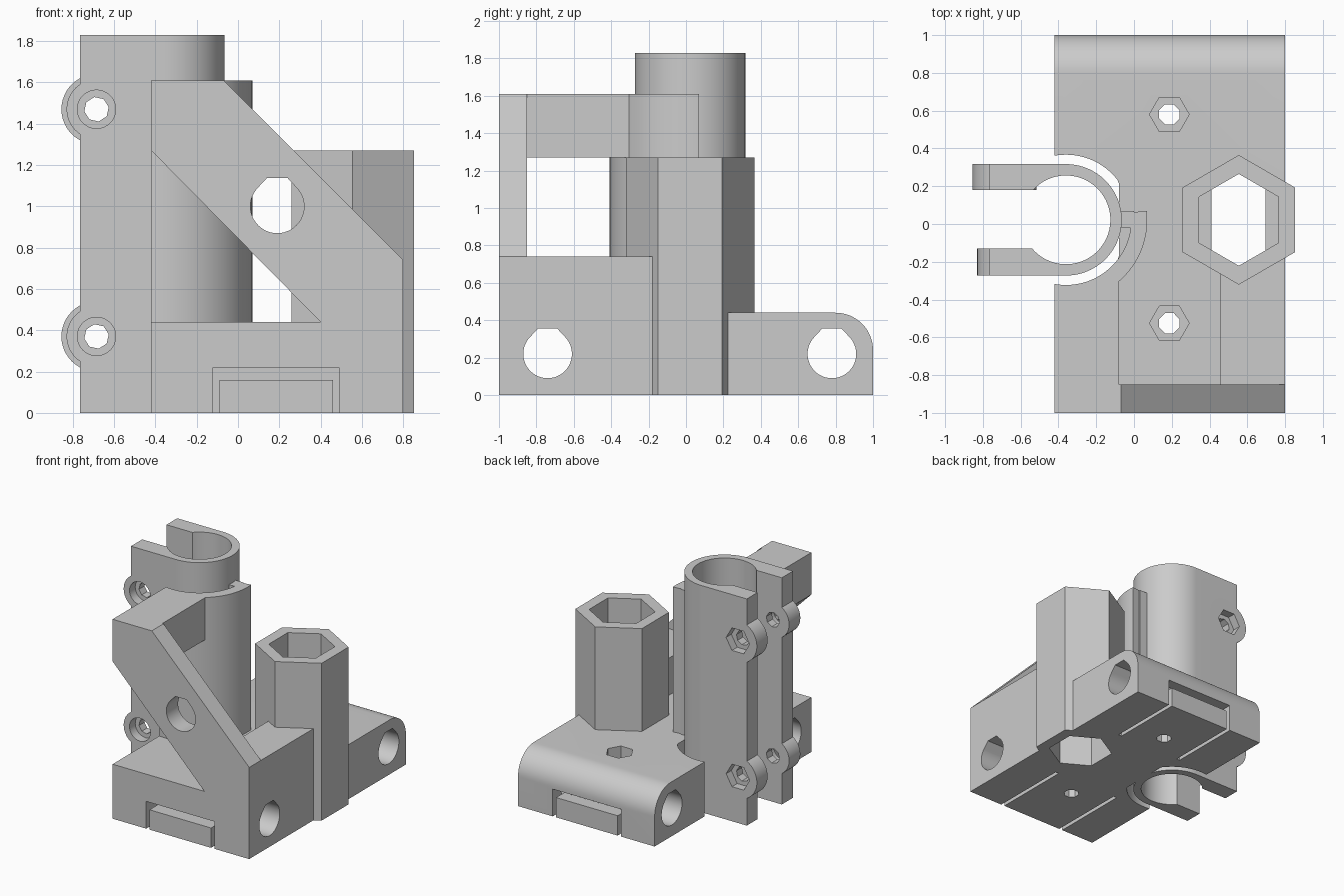
import bpy, bmesh
from math import sin, cos, radians

cube = bpy.data.objects.get("Cube")
if cube:
    bpy.data.objects.remove(cube, do_unlink=True)

grey = bpy.data.materials.new("light grey plastic")
grey.use_nodes = True
GREY = (0.6, 0.6, 0.6, 1)
grey.diffuse_color = GREY
grey.node_tree.nodes["Principled BSDF"].inputs["Base Color"].default_value = GREY

PLACE = {"x": lambda a, b, h: (h, a, b),
         "y": lambda a, b, h: (a, h, b),
         "z": lambda a, b, h: (a, b, h)}


def prism(name, profile, axis, lo, hi):
    """Extrude a flat profile along an axis."""
    bm = bmesh.new()
    ends = [[bm.verts.new(PLACE[axis](a, b, h)) for a, b in profile] for h in (lo, hi)]
    n = len(profile)
    bm.faces.new(ends[0])
    bm.faces.new(ends[1])
    for i in range(n):
        j = (i + 1) % n
        bm.faces.new((ends[0][i], ends[0][j], ends[1][j], ends[1][i]))
    bmesh.ops.recalc_face_normals(bm, faces=bm.faces)
    mesh = bpy.data.meshes.new(name)
    bm.to_mesh(mesh)
    bm.free()
    mesh.materials.append(grey)
    ob = bpy.data.objects.new(name, mesh)
    bpy.context.collection.objects.link(ob)
    return ob


def arc(c, r, start, end, steps=48):
    angles = [radians(start + (end - start) * i / steps) for i in range(steps + 1)]
    return [(c[0] + r * cos(t), c[1] + r * sin(t)) for t in angles]


def ngon(c, r, sides, turn=0):
    return arc(c, r, turn, turn + 360, sides)[:-1]


def rect(a0, b0, a1, b1):
    return [(a0, b0), (a1, b0), (a1, b1), (a0, b1)]


def teardrop(c, r=0.13):
    """Round hole with a small flat roof."""
    return arc(c, r, 135, 405, 36) + [(c[0] + 0.05, c[1] + 0.137), (c[0] - 0.05, c[1] + 0.137)]


def combine(ob, tools, operation="DIFFERENCE"):
    bpy.context.view_layer.objects.active = ob
    for tool in tools:
        tool.hide_render = True
        mod = ob.modifiers.new("cut", "BOOLEAN")
        mod.operation, mod.solver, mod.object = operation, "EXACT", tool
        bpy.ops.object.modifier_apply(modifier=mod.name)
        bpy.data.objects.remove(tool, do_unlink=True)


def smooth(ob):
    bpy.ops.object.select_all(action="DESELECT")
    ob.select_set(True)
    bpy.context.view_layer.objects.active = ob
    bpy.ops.object.shade_smooth_by_angle(angle=radians(25))


ROD = (-0.36, 0.022)
SOCKET = (0.555, 0.022)
LEFT, RIGHT, BASE_TOP, ARM_TOP = -0.42, 0.8, 0.44, 1.61


def rod_gap():
    return prism("gap_cutter", [(min(x, -0.08), y) for x, y in ngon(ROD, 0.345, 96)],
                 "z", -0.1, 2)


def socket_bore():
    """Hex pockets above and below a thin shelf with a narrower opening."""
    pocket = ngon(SOCKET, 0.243, 6, 30)
    narrow = [(min(max(x, 0.41), 0.695), y) for x, y in ngon(SOCKET, 0.243, 48, 30)]
    narrow = [(x, SOCKET[1] + s * (0.243 - abs(x - SOCKET[0]) * 0.577))
              for s, xs in ((1, (0.41, 0.555, 0.695)), (-1, (0.695, 0.555, 0.41))) for x in xs]
    return [prism("pocket_cutter", pocket, "z", 0.28, 1.4),
            prism("pocket_cutter", pocket, "z", -0.1, 0.25),
            prism("pocket_cutter", narrow, "z", -0.1, 1.4)]


# Base with rounded rear edge
base = prism("base", [(-1, 0), (1, 0)] + arc((0.8, 0.24), 0.2, 0, 90, 16) + [(-1, BASE_TOP)],
             "x", LEFT, RIGHT)
combine(base, [prism("socket_foot", ngon(SOCKET, 0.343, 6, 30), "z", 0, BASE_TOP)], "UNION")
combine(base, [rod_gap()] + socket_bore())
for y in (-0.74, 0.78):
    combine(base, [prism("cross_hole", teardrop((y, 0.22)), "x", -1, 1)])

# Clamping tongues under the base, front and rear
tongue = [(-0.12, -0.1), (-0.12, 0.22), (0.49, 0.22), (0.49, -0.1),
          (0.46, -0.1), (0.46, 0.16), (-0.09, 0.16), (-0.09, -0.1)]
for lo, hi, y in ((-1.1, -0.35, -0.525), (0.4, 1.1, 0.58)):
    combine(base, [prism("slot", tongue, "y", lo, hi),
                   prism("nut_trap", ngon((0.187, y), 0.105, 6), "z", 0.3, 0.6),
                   prism("bolt_hole", ngon((0.187, y), 0.058, 8, 22), "z", -0.1, 0.6)])
smooth(base)

# Diagonal front brace
brace = prism("front_brace", [(0.4, BASE_TOP), (RIGHT, BASE_TOP), (RIGHT, 0.74), (-0.07, ARM_TOP),
                              (LEFT, ARM_TOP), (LEFT, 1.27)], "y", -1, -0.85)
combine(brace, [prism("brace_hole", teardrop((0.19, 1.0)), "y", -1.1, -0.7)])
smooth(brace)

# Raised block between brace and socket
block = prism("corner_block", rect(0.455, -0.85, RIGHT, -0.1), "z", BASE_TOP, 0.74)
combine(block, [prism("socket_clearance", ngon(SOCKET, 0.33, 6, 30), "z", 0.3, 1)])

# Hexagonal socket tower
tower = prism("hex_socket", ngon(SOCKET, 0.343, 6, 30), "z", BASE_TOP, 1.27)
combine(tower, socket_bore())

# Upper arm from the brace to the curved support
arm = prism("upper_arm", rect(LEFT, -0.85, -0.08, -0.2), "z", 1.27, ARM_TOP)
combine(arm, [rod_gap()])
smooth(arm)

# Curved support wall and the rib that holds the clamp
wall = prism("curved_support", arc(ROD, 0.43, -98, 6.4) + arc(ROD, 0.345, 6.4, -98),
             "z", BASE_TOP, ARM_TOP)
smooth(wall)
prism("support_rib", rect(-0.08, -0.02, 0, 0.07), "z", BASE_TOP, ARM_TOP)

# Split rod clamp
profile = ([(-0.765, 0.317)] + arc(ROD, 0.295, 90, -90) + [(-0.765, -0.273), (-0.765, -0.13)]
           + arc(ROD, 0.235, -139.7, 137.8) + [(-0.765, 0.18)])
clamp = prism("rod_clamp", profile, "z", 0, 1.83)
for z in (0.37, 1.47):
    c = (-0.685, z)
    combine(clamp, [prism("boss", ngon(c, 0.145, 48), "y", -0.273, -0.13),
                    prism("boss", ngon(c, 0.17, 48), "y", 0.18, 0.317)], "UNION")
    combine(clamp, [prism("bolt_hole", ngon(c, 0.06, 8, 10), "y", -0.4, 0.4),
                    prism("head_recess", ngon(c, 0.093, 32), "y", -0.4, -0.2),
                    prism("nut_trap", ngon(c, 0.105, 6), "y", 0.25, 0.4)])
smooth(clamp)
